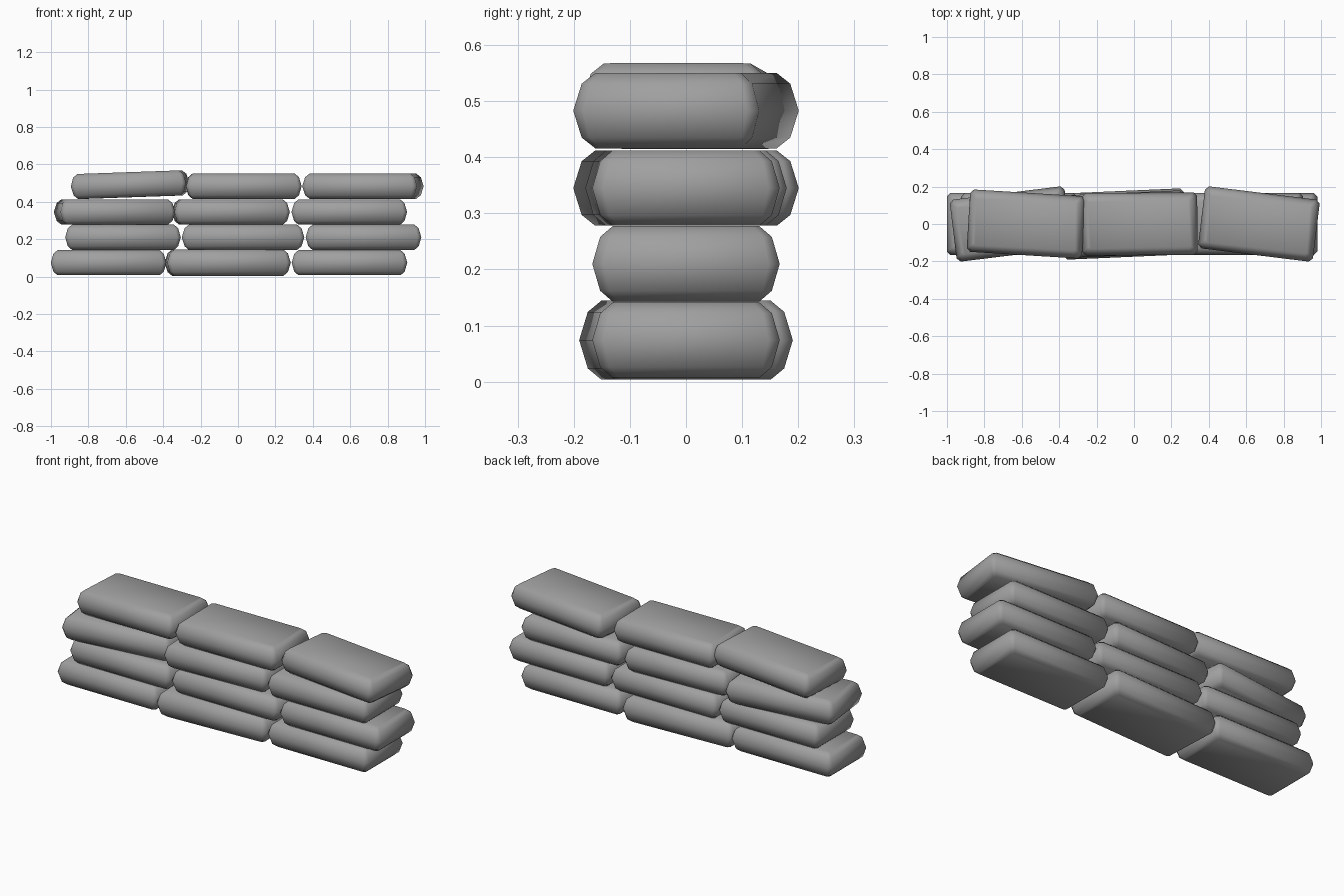
import bpy
import bmesh
from math import radians

cube = bpy.data.objects.get("Cube")
if cube:
    bpy.data.objects.remove(cube, do_unlink=True)

cloth = bpy.data.materials.new("grey_cloth")
cloth.use_nodes = True
GREY = (0.35, 0.35, 0.35, 1)
cloth.diffuse_color = GREY
cloth.node_tree.nodes["Principled BSDF"].inputs["Base Color"].default_value = GREY

# Rings of one sandbag: inset from the outline, height, corner cut
LOWER = [(0.036, -0.067, 0.012), (0.014, -0.048, 0.016)]
RINGS = LOWER + [(0, 0, 0.02)] + [(i, -z, c) for i, z, c in reversed(LOWER)]


def sandbag_mesh(half_length=0.309, half_width=0.167):
    bm = bmesh.new()
    loops = []
    for inset, z, cut in RINGS:
        x, y = half_length - inset, half_width - inset
        outline = []
        for sx, sy in ((1, 1), (-1, 1), (-1, -1), (1, -1)):
            pair = [(sx * x, sy * (y - cut), z), (sx * (x - cut), sy * y, z)]
            outline += pair if sx == sy else pair[::-1]
        loops.append([bm.verts.new(p) for p in outline])
    for low, high in zip(loops, loops[1:]):
        for i in range(len(low)):
            j = (i + 1) % len(low)
            bm.faces.new((low[i], low[j], high[j], high[i]))
    bm.faces.new(loops[0][::-1])
    bm.faces.new(loops[-1])
    for f in bm.faces:
        f.smooth = True
    mesh = bpy.data.meshes.new("sandbag")
    bm.to_mesh(mesh)
    bm.free()
    mesh.materials.append(cloth)
    return mesh


def add_bag(name, x, z, yaw=0, pitch=0, scale=(1, 1, 1)):
    bag = bpy.data.objects.new(name, sandbag_mesh())
    bpy.context.collection.objects.link(bag)
    bag.location = (x, 0, z)
    bag.rotation_euler = (0, radians(pitch), radians(yaw))
    bag.scale = scale


# Courses from the ground up: height, then each bag's x, yaw, pitch and scale
BIG = (1.07, 1.06, 1.05)
LONG = (1.06, 1, 1)
ONE = (1, 1, 1)
courses = [
    ("bottom", 0.074, [(-0.692, 0, 0, ONE), (-0.055, 2.5, 0, BIG), (0.596, 0, 0, ONE)]),
    ("second", 0.210, [(-0.615, 0, 0, ONE), (0.027, 0, 0, LONG), (0.671, 0, 0, ONE)]),
    ("third", 0.345, [(-0.660, 7, 0, ONE), (-0.038, 2.5, 0, ONE), (0.595, 0, 0, ONE)]),
    ("top", 0.483, [(-0.577, -3.5, -2, ONE), (0.030, 0.5, 0, ONE), (0.668, -7, 0, ONE)]),
]
for course, z, bags in courses:
    for side, (x, yaw, pitch, scale) in zip(("right", "middle", "left"), bags):
        lift = 0.008 if pitch else 0
        add_bag(f"{course}_{side}_sandbag", x, z + lift, yaw, pitch, scale)
